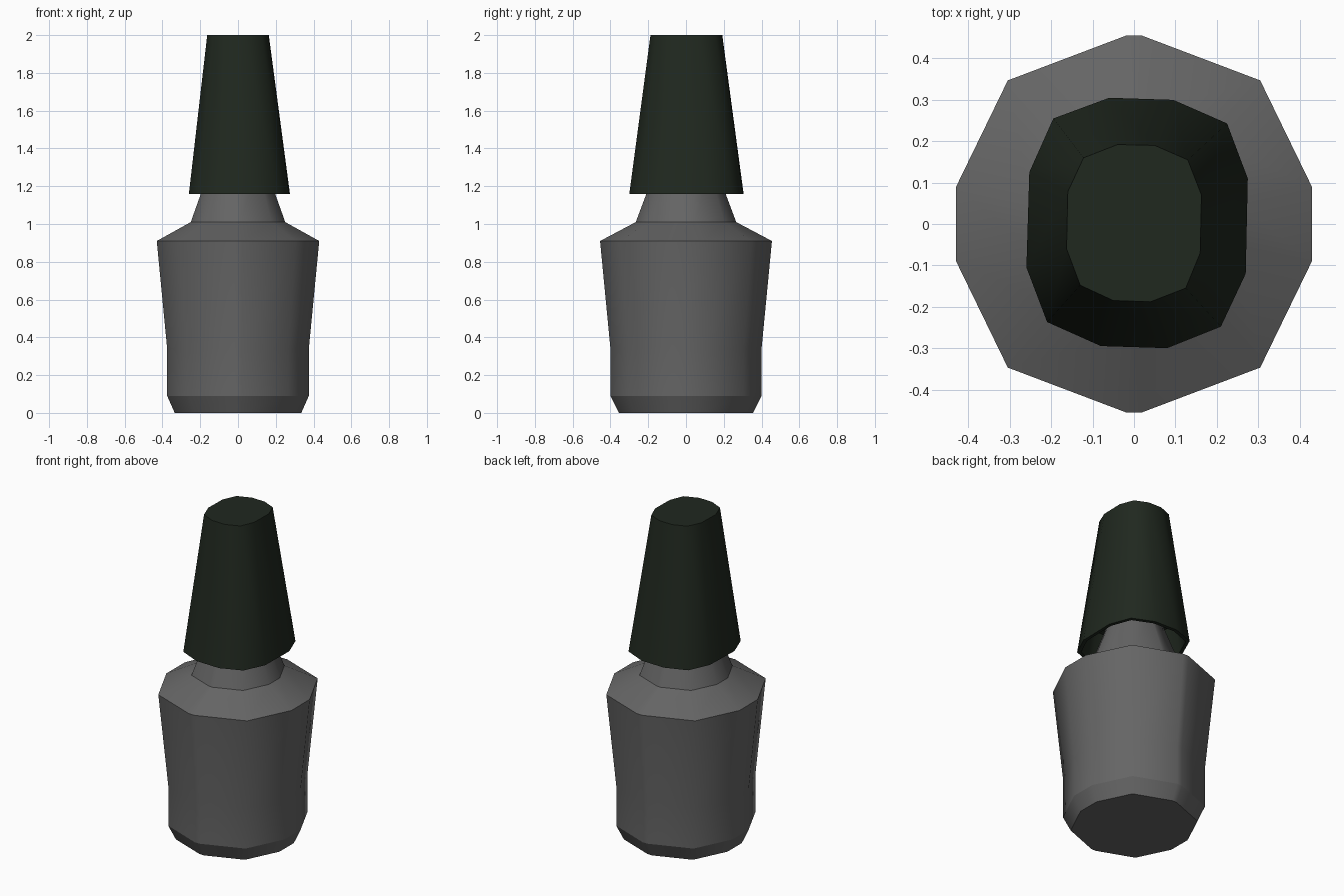
import bpy, bmesh

if "Cube" in bpy.data.objects:
    bpy.data.objects.remove(bpy.data.objects["Cube"])


def material(name, color):
    m = bpy.data.materials.new(name)
    m.diffuse_color = (*color, 1)
    m.use_nodes = True
    m.node_tree.nodes["Principled BSDF"].inputs["Base Color"].default_value = m.diffuse_color
    return m


def loft(name, rings, mat, sharp):
    """Bridge rings of points, cap both ends, crease the listed rings."""
    bm = bmesh.new()
    loops = [[bm.verts.new(p) for p in ring] for ring in rings]
    n = len(loops[0])
    for a, b in zip(loops, loops[1:]):
        for i in range(n):
            j = (i + 1) % n
            bm.faces.new((a[i], a[j], b[j], b[i]))
    bm.faces.new(loops[0][::-1])
    bm.faces.new(loops[-1])
    bmesh.ops.recalc_face_normals(bm, faces=bm.faces)
    for f in bm.faces:
        f.smooth = True
    for k in sharp:
        for i in range(n):
            bm.edges.get((loops[k][i], loops[k][(i + 1) % n])).smooth = False
    me = bpy.data.meshes.new(name)
    bm.to_mesh(me)
    bm.free()
    me.materials.append(mat)
    ob = bpy.data.objects.new(name, me)
    bpy.context.collection.objects.link(ob)
    return ob


# Glass bottle: one quarter of the faceted outline, mirrored, scaled per level
quarter = [(0.43, 0.09), (0.305, 0.347), (0.02, 0.455)]
half = quarter + [(-x, y) for x, y in reversed(quarter)]
outline = half + [(-x, -y) for x, y in half]
levels = [(0, 0.335, 0.355), (0.09, 0.375, 0.40), (0.34, 0.375, 0.40),
          (0.91, 0.43, 0.455), (1.01, 0.25, 0.266), (1.30, 0.147, 0.157)]
rings = [[(x * rx / 0.43, y * ry / 0.455, z) for x, y in outline]
         for z, rx, ry in levels]
loft("bottle", rings, material("dark_grey", (0.13, 0.13, 0.13)), [0, 1, 3, 4, 5])

# Cap: tapered, slightly twisted twelve-sided shell with an open underside
low = [(-0.06, 0.305), (0.095, 0.30), (0.225, 0.243), (0.275, 0.11),
       (0.27, -0.12), (0.21, -0.248), (0.08, -0.30), (-0.08, -0.295),
       (-0.21, -0.237), (-0.26, -0.105), (-0.253, 0.125), (-0.195, 0.255)]
high = [(-0.04, 0.192), (0.05, 0.19), (0.13, 0.155), (0.163, 0.07),
        (0.16, -0.07), (0.125, -0.155), (0.04, -0.188), (-0.05, -0.185),
        (-0.13, -0.148), (-0.163, -0.06), (-0.16, 0.078), (-0.122, 0.16)]


def cap_ring(z, scale=1.0):
    t = (z - 1.16) / 0.84
    return [((a + (c - a) * t) * scale, (b + (d - b) * t) * scale, z)
            for (a, b), (c, d) in zip(low, high)]


loft("cap", [cap_ring(1.35, 0.93), cap_ring(1.16, 0.93), cap_ring(1.16), cap_ring(2.0)],
     material("dark_green", (0.0144, 0.0212, 0.0137)), [0, 1, 2, 3])
